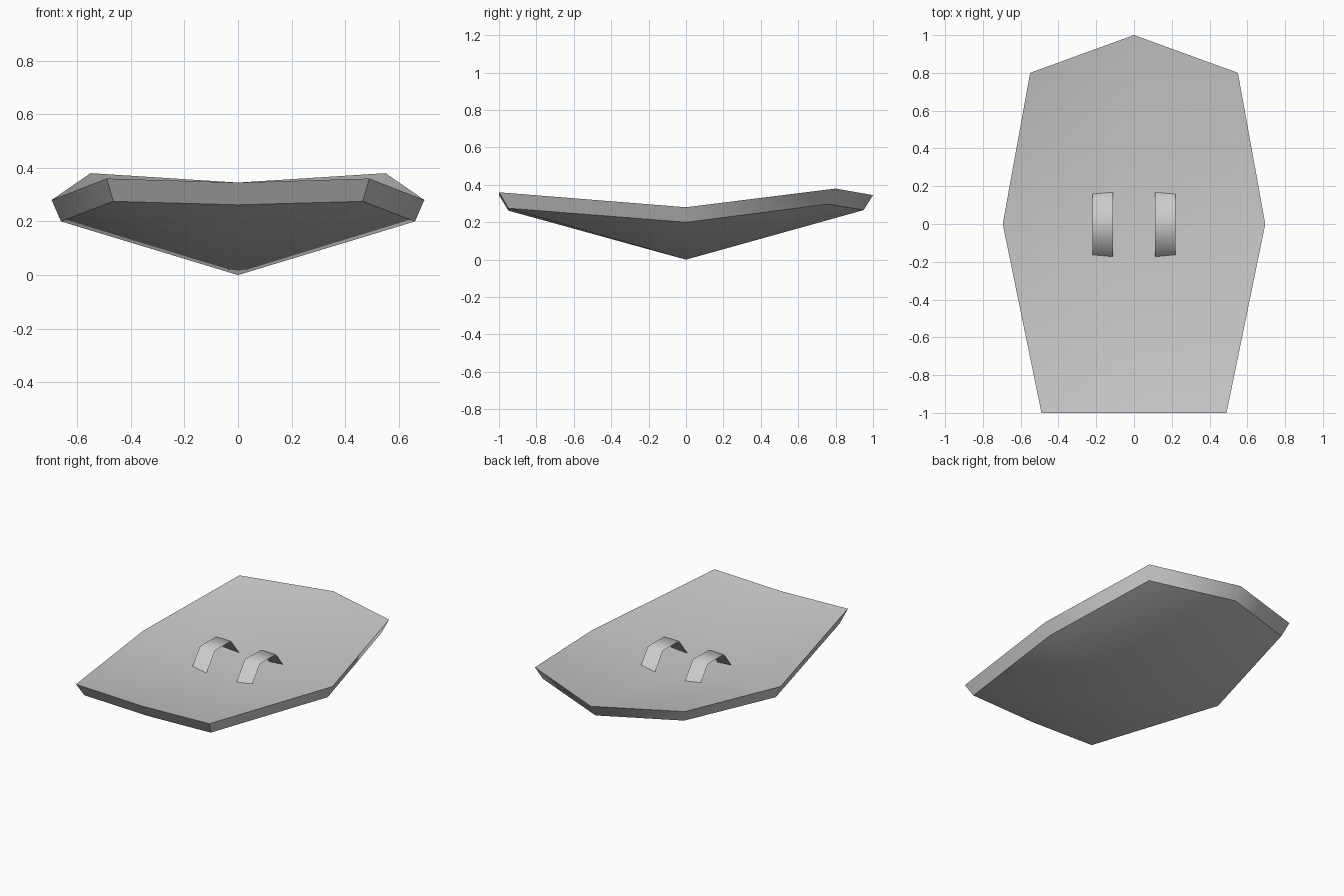
import bpy
import bmesh

cube = bpy.data.objects.get("Cube")
if cube:
    bpy.data.objects.remove(cube, do_unlink=True)


def make_material(name, color):
    mat = bpy.data.materials.new(name)
    mat.use_nodes = True
    mat.diffuse_color = color
    mat.node_tree.nodes["Principled BSDF"].inputs["Base Color"].default_value = color
    return mat


def add_object(name, bm, mat):
    mesh = bpy.data.meshes.new(name)
    bm.to_mesh(mesh)
    bm.free()
    mesh.materials.append(mat)
    obj = bpy.data.objects.new(name, mesh)
    bpy.context.collection.objects.link(obj)
    return obj


grey = make_material("plain grey", (0.6, 0.6, 0.6, 1))


def full_ring(half):
    """Mirror a half outline, listed back to front, into a closed ring."""
    return half + [(-x, y, z) for x, y, z in reversed(half[1:-1])]


# Shield plate: hollow upper side, pointed lower side, bevelled rim
upper = full_ring([(0, 1, 0.345), (0.55, 0.8, 0.38), (0.695, 0, 0.28),
                   (0.49, -1, 0.36), (0, -1, 0.345)])
lower = full_ring([(0, 0.95, 0.265), (0.52, 0.76, 0.297), (0.66, 0, 0.2),
                   (0.465, -0.95, 0.275), (0, -0.95, 0.262)])
bm = bmesh.new()
top = [bm.verts.new(p) for p in upper]
bottom = [bm.verts.new(p) for p in lower]
top_centre = bm.verts.new((0, 0, 0.185))
bottom_centre = bm.verts.new((0, 0, 0))
for i in range(len(top)):
    j = (i + 1) % len(top)
    bm.faces.new((top_centre, top[j], top[i]))
    bm.faces.new((bottom_centre, bottom[i], bottom[j]))
    bm.faces.new((top[i], top[j], bottom[j], bottom[i]))
bmesh.ops.recalc_face_normals(bm, faces=bm.faces)
for face in bm.faces:
    face.smooth = True

# Keep the rim edges and the two front corners sharp
for edge in bm.edges:
    a, b = edge.verts
    along_rim = (a in top and b in top) or (a in bottom and b in bottom)
    front_corner = all(v.co.y < -0.9 and abs(v.co.x) > 0.4 for v in edge.verts)
    if along_rim or front_corner:
        edge.smooth = False
add_object("shield_plate", bm, grey)

# Arm straps: thin bent sheets whose ends sink into the plate
strap_profile = [(-0.18, 0.21), (-0.085, 0.335), (0.085, 0.335), (0.18, 0.21)]
for name, x in (("left_strap", 0.165), ("right_strap", -0.165)):
    bm = bmesh.new()
    rows = [[bm.verts.new((x + s * 0.055, y, z)) for s in (-1, 1)]
            for y, z in strap_profile]
    for (a, b), (c, d) in zip(rows, rows[1:]):
        bm.faces.new((a, b, d, c)).smooth = True
    add_object(name, bm, grey)
